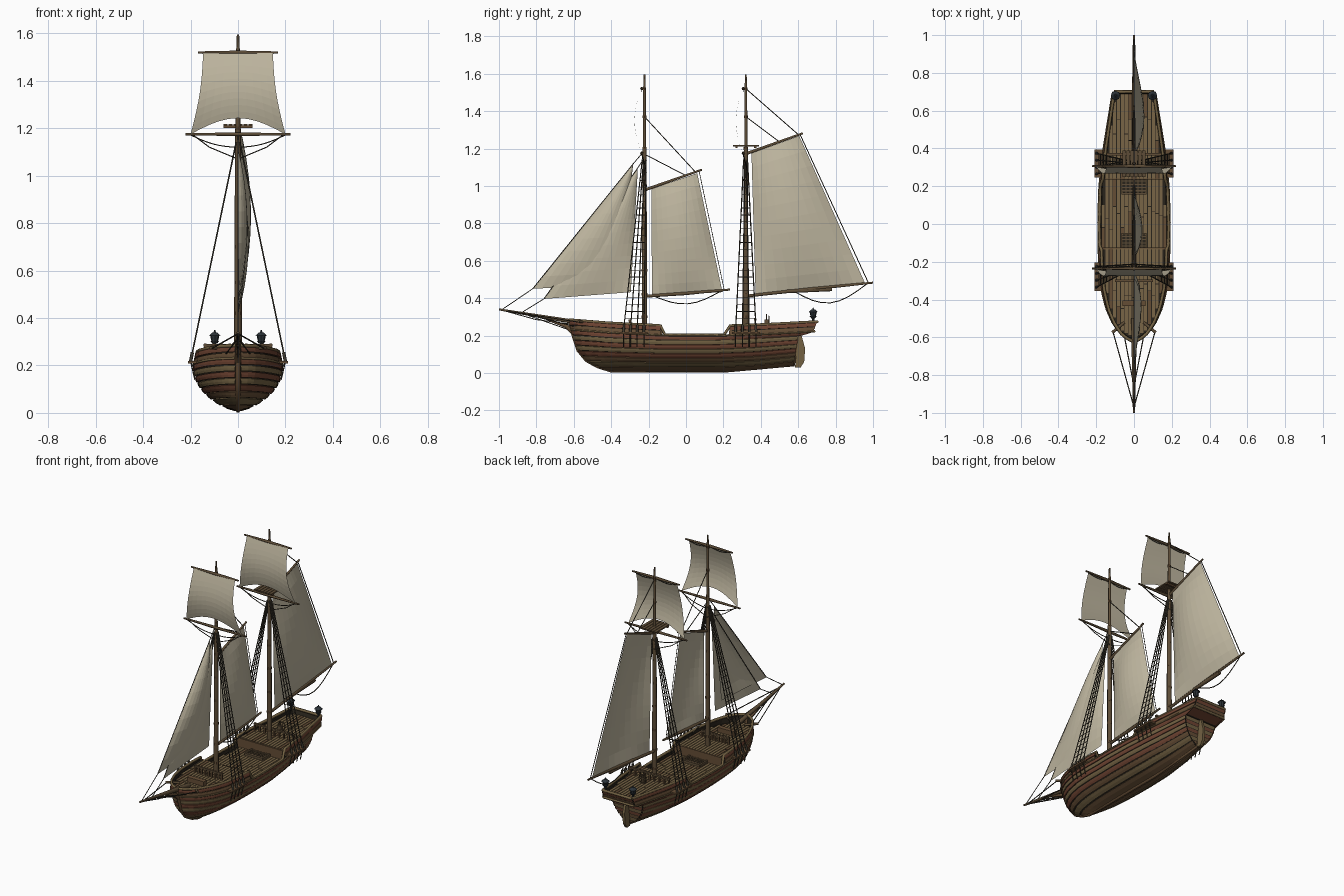
import bpy, bmesh, math, random
from mathutils import Vector, Matrix

if "Cube" in bpy.data.objects:
    bpy.data.objects.remove(bpy.data.objects["Cube"])
random.seed(4)

def mat(name, *c):
    m = bpy.data.materials.new(name)
    m.diffuse_color = (*c, 1)
    m.use_nodes = True
    m.node_tree.nodes["Principled BSDF"].inputs["Base Color"].default_value = m.diffuse_color
    return m

SAIL = mat("sail_canvas", 0.52, 0.47, 0.35)
RED = mat("red_plank", 0.16, 0.058, 0.032)
OLIVE = mat("olive_plank", 0.17, 0.12, 0.055)
BROWN = mat("brown_plank", 0.13, 0.075, 0.036)
DECK = mat("deck_wood", 0.19, 0.13, 0.062)
SPAR = mat("spar_wood", 0.11, 0.073, 0.038)
ROPE = mat("rope", 0.05, 0.043, 0.03)
DARK = mat("dark_gap", 0.022, 0.017, 0.011)
IRON = mat("lantern_iron", 0.025, 0.033, 0.04)

class Part:
    """Collects grids, boxes and cones into one object."""
    def __init__(self, name, *mats):
        self.name, self.mats, self.bm = name, mats, bmesh.new()
    def grid(self, rows, m=0):
        vs = [[self.bm.verts.new(p) for p in r] for r in rows]
        for a, b in zip(vs, vs[1:]):
            for i in range(len(a) - 1):
                self.bm.faces.new((a[i], a[i + 1], b[i + 1], b[i])).material_index = m
    def paint(self, verts, m):
        for f in {f for v in verts for f in v.link_faces}:
            f.material_index = m
    def box(self, c, s, m=0):
        M = Matrix.Translation(c) @ Matrix.Diagonal((*s, 1))
        self.paint(bmesh.ops.create_cube(self.bm, size=1, matrix=M)["verts"], m)
    def cone(self, c, r1, r2, h, n=8, m=0):
        self.paint(bmesh.ops.create_cone(self.bm, cap_ends=True, segments=n, radius1=r1, radius2=r2,
                   depth=h, matrix=Matrix.Translation(c))["verts"], m)
    def done(self, mirror=False):
        me = bpy.data.meshes.new(self.name)
        self.bm.to_mesh(me)
        for m in self.mats:
            me.materials.append(m)
        ob = bpy.data.objects.new(self.name, me)
        bpy.context.collection.objects.link(ob)
        if mirror:
            ob.modifiers.new("mirror", "MIRROR")
        return ob

def tubes(name, lines, m):
    """lines: (points, radius or list of radii); round bars and ropes."""
    cu = bpy.data.curves.new(name, "CURVE")
    cu.dimensions, cu.bevel_depth, cu.bevel_resolution, cu.use_fill_caps = "3D", 1, 1, True
    for pts, r in lines:
        sp = cu.splines.new("POLY")
        sp.points.add(len(pts) - 1)
        for i, p in enumerate(pts):
            sp.points[i].co = (*p, 1)
            sp.points[i].radius = r[i] if isinstance(r, list) else r
    cu.materials.append(m)
    ob = bpy.data.objects.new(name, cu)
    bpy.context.collection.objects.link(ob)

def table(t, x):
    for (a, p), (b, q) in zip(t, t[1:]):
        if x <= b:
            return p + (q - p) * max(0, (x - a) / (b - a))
    return t[-1][1]

def sag(a, b, d, n=8):
    a, b = Vector(a), Vector(b)
    return [a.lerp(b, i / n) - Vector((0, 0, d * math.sin(math.pi * i / n))) for i in range(n + 1)]

# ---- hull shape: u runs bow to stern, v runs keel (0) to sheer (1) to bulwark top (1.25)
BEAM = [(-.61, .01), (-.595, .04), (-.57, .072), (-.52, .108), (-.44, .143), (-.34, .167), (-.2, .18),
        (0, .184), (.2, .179), (.4, .158), (.6, .126), (.7, .11)]
SHEER = [(-.61, .232), (-.4, .215), (-.1, .2), (.2, .2), (.4, .206), (.7, .222)]
KEEL = [(-.61, .012), (.2, .012), (.45, .022), (.7, .045)]
STEM = [(0, -.40), (.1, -.47), (.25, -.53), (.5, -.575), (1, -.61), (1.25, -.62)]
TAIL = [(0, .575), (.87, .60), (1, .68), (1.25, .70)]
U = lambda y: (y + .61) / 1.31
def hull(u, v, off=0):
    y0 = -.61 + u * 1.31
    zk, zs = table(KEEL, y0), table(SHEER, y0)
    h = min(v, 1)
    x = table(BEAM, y0) * (1 - (1 - h) ** 2.2) ** .72 * (1 - .2 * max(0, v - 1))
    z = zk + (zs - zk) * h + max(0, v - 1) * .2
    p = Vector((x, table(STEM, v) * (1 - u) + table(TAIL, v) * u, z))
    if off:
        e = .01
        n = (hull(min(u + e, 1), v) - hull(max(u - e, 0), v)).cross(hull(u, v + e) - hull(u, max(v - e, 0)))
        p += n.normalized() * off
        p.x = max(p.x, 0)
    return p
def us(a, b):
    return [a] + [t for t in ((i / 30) ** 1.3 for i in range(31)) if a + .005 < t < b - .005] + [b]

FORE, AFT = (0, U(-.13)), (U(.24), 1)
ROWS = [(i / 8, (i + 1) / 8, m, (0, 1)) for i, m in enumerate([2, 1, 2, 0, 1, 0, 1, 0])]
for rng in (FORE, AFT):
    ROWS += [(1, 1.125, 2, rng), (1.125, 1.25, 0, rng)]
core = Part("hull_core", DARK)
planks = Part("hull_planks", RED, OLIVE, BROWN)
tran = Part("transom_planks", RED, OLIVE, BROWN, DARK)
for v0, v1, m, (a, b) in ROWS:
    U_ = us(a, b)
    core.grid([[hull(u, v) for u in U_] for v in (v0, (v0 + v1) / 2, v1)])
    g = .011
    vs = [(v0 + g, 0), (v0 + g, .007), ((v0 + v1) / 2, .007), (v1 - g, .005), (v1 - g, 0)]
    planks.grid([[hull(u, v, o) for u in U_] for v, o in vs], m)
    if b == 1:      # flat stern closed row by row
        for w0, w1, k, dy in ((v0, v1, 3, 0), (v0 + g, v1 - g, m, .004)):
            tran.grid([[p + Vector((0, dy, 0)), Vector((-p.x, p.y + dy, p.z))] for p in (hull(1, w0), hull(1, w1))], k)
core.done(True); planks.done(True); tran.done()

# stem, keel and beakhead
stem = [hull(0, v) for v in (1.25, 1, .75, .5, .25, .1, 0)]
tubes("stem_and_keel", [([(0, p.y - .003, max(p.z, .01)) for p in stem] + [(0, .2, .01), (0, .575, .042), (0, .6, .19)], .01),
      ([(0, -.59, .2), (0, -.64, .25), (0, -.74, .285)], [.012, .012, .006])], BROWN)

# gunwale rail with steps down to the waist
for s, n in ((1, "right_rail"), (-1, "left_rail")):
    pts = [hull(u, 1.26) for u in us(*FORE)] + [hull(u, 1.02) for u in us(U(-.105), U(.215))] + [hull(u, 1.26) for u in us(*AFT)]
    tubes(n, [([(s * p.x, p.y, p.z) for p in pts], .0085),
              ([(s * p.x, p.y, p.z) for p in (hull(u, 1.0, .006) for u in us(0, 1))], .005)], OLIVE if s else RED)
tubes("taffrail", [([(-.105, .70, .274), (.105, .70, .274)], .009), ([(-.11, .685, .222), (.11, .685, .222)], .008)], OLIVE)

# decks: straight planks over a dark underlay
deck = Part("deck_planks", DECK, DARK, SPAR, BROWN)
wy = lambda y: max(table(BEAM, y) * .96 - .004, .004)
for y0, y1, z in ((-.6, -.13, .236), (-.13, .24, .178), (.24, .69, .24)):
    ys = [y0 + (y1 - y0) * i / 40 for i in range(41)]
    deck.grid([[(-wy(y), y, z), (wy(y), y, z)] for y in ys], 1)
    for i in range(-8, 9):
        ok = [y for y in ys if wy(y) > abs(i) * .0205 + .006]
        if len(ok) > 1:
            cut = random.choice(ok[len(ok) // 4: -len(ok) // 4] or [(ok[0] + ok[-1]) / 2])
            for a, b in ((ok[0], cut - .002), (cut + .002, ok[-1])):
                if b - a > .01:
                    deck.box((i * .0205, (a + b) / 2, z + .001), (.016, b - a, .006), random.choice((0, 0, 0, 3)))
for y in (-.13, .24):
    deck.box((0, y, .206), (.345, .01, .066), 3)
# hatch gratings
for y, z in ((-.1, .185), (.21, .185)):
    for k in (-1, 1):
        deck.box((k * .062, y, z + .004), (.01, .1, .016), 2)
        deck.box((0, y + k * .048, z + .004), (.13, .01, .016), 2)
    deck.box((0, y, z), (.12, .09, .008), 1)
    for k in range(-2, 3):
        deck.box((k * .021, y, z + .006), (.007, .09, .006), 2)
        deck.box((0, y + k * .017, z + .006), (.12, .006, .006), 2)
deck.done()

# pin rails, windlass, steering post
fit = Part("deck_fittings", SPAR, BROWN)
for y, z, w in ((.37, .285, .29), (-.3, .28, .2)):
    fit.box((0, y, z), (w, .014, .01))
    for k in range(9):
        fit.box(((k / 8 - .5) * w * .95, y, z - .018), (.01, .01, .05), 1)
fit.box((0, -.42, .255), (.12, .03, .03), 1)
fit.box((0, .43, .262), (.025, .02, .05))
fit.box((0, .43, .295), (.005, .005, .04))
fit.done()
tubes("steering_wheel", [([(.026 * math.cos(t * .5236), .443, .278 + .026 * math.sin(t * .5236)) for t in range(13)], .003)] +
      [([(0, .443, .278), (.033 * math.cos(t * 1.0472), .443, .278 + .033 * math.sin(t * 1.0472))], .002) for t in range(6)], SPAR)

# rudder
rud = [(.597, .2), (.618, .2), (.637, .13), (.632, .06), (.612, .028), (.583, .03)]
r = Part("rudder", OLIVE)
f = r.bm.faces.new([r.bm.verts.new((-.008, *p)) for p in rud])
ex = bmesh.ops.extrude_face_region(r.bm, geom=[f])["geom"]
bmesh.ops.translate(r.bm, vec=(.016, 0, 0), verts=[e for e in ex if isinstance(e, bmesh.types.BMVert)])
r.done()

# stern lanterns
lan = Part("stern_lanterns", IRON)
for x in (-.098, .098):
    for z, a, b, h in ((.28, .006, .006, .03), (.298, .01, .019, .012), (.315, .014, .02, .026), (.333, .025, .009, .014), (.343, .006, .002, .012)):
        lan.cone((x, .68, z), a, b, h)
lan.done()

# masts, shrouds, square sails
FM, MM = -.222, .32
spars, ropes = [], []
rig = Part("mast_fittings", SPAR, BROWN)
for ym, s0, s1, name in ((FM, -.335, -.225, "fore"), (MM, .265, .375, "main")):
    tubes(name + "_mast", [([(0, ym, .18), (0, ym, .7), (0, ym, 1.2)], [.017, .015, .012]),
                           ([(0, ym, 1.15), (0, ym, 1.52), (0, ym, 1.595)], [.01, .008, .005])], SPAR)
    for z in (.3, .42, .55, .7, .85, 1.0, 1.13, 1.2, 1.37, 1.52):
        rig.cone((0, ym, z), .0185 - .006 * z, .0185 - .006 * z, .014, 8, 1)
    yy = ym - .014
    for z, w in ((1.52, .168), (1.175, .222)):
        spars.append(([(-w, yy, z), (0, yy, z), (w, yy, z)], [.005, .009, .005]))
    for s in (-1, 1):
        rig.box((s * .188, (s0 + s1) / 2, .214), (.044, s1 - s0 + .04, .01), 1)
        ends = [Vector((s * .2, s0 + (s1 - s0) * k / 3, .218)) for k in range(4)]
        tops = [Vector((s * .008, ym - .012 + .007 * k, 1.14)) for k in range(4)]
        for a, b in zip(ends, tops):
            ropes.append(([a, b], .0032))
            ropes.append(([a, a.lerp(b, .04)], .007))
            ropes.append(([a, (s * .182, a.y, .14)], .003))
        for k in range(1, 22):
            ropes.append(([a.lerp(b, .04 + k * .04) for a, b in zip(ends, tops)], .002))
        # foot ropes and braces of the yards
        ropes.append((sag((s * .2, yy, 1.172), (s * .01, ym, 1.12), .012), .0025))
        ropes.append(([(s * .19, yy, 1.172), (s * .12, ym, 1.12), (0, ym + .01, 1.07)], .0025))
        ropes.append((sag((s * .15, yy, 1.516), (s * .01, yy, 1.516), .012), .002))
    sq = Part(name + "_topsail", SAIL)
    rows = []
    for t in (i / 10 for i in range(11)):
        row = []
        for s in (i / 10 for i in range(11)):
            z = 1.52 - t * (.345 - .068 * math.sin(math.pi * s))
            w = .147 + .053 * t - .012 * math.sin(math.pi * t)
            row.append(((2 * s - 1) * w, yy - .004 - .035 * math.sin(math.pi * (1.52 - z) / .345), z))
        rows.append(row)
    sq.grid(rows)
    sq.done()
# crow platform on the main mast
for k in range(6):
    rig.box(((k - 2.5) * .021, MM, 1.215), (.018, .14, .008))
for k in (-.05, .05):
    rig.box((0, MM + k, 1.207), (.124, .012, .01), 1)
rig.done()

# fore-and-aft sails, (y, z) corners: throat, peak, clew, tack
def sail(name, a, b, c, d, bulge):
    P = Part(name, SAIL)
    a, b, c, d = (Vector((0, *p)) for p in (a, b, c, d))
    n = 10
    P.grid([[a.lerp(b, i / n).lerp(d.lerp(c, i / n), j / n) +
             Vector((bulge * math.sin(math.pi * i / n) ** .8 * math.sin(math.pi * j / n) ** .8, 0, 0))
             for i in range(n + 1)] for j in range(n + 1)])
    P.done()
sail("main_sail", (.35, 1.175), (.605, 1.268), (.958, .478), (.372, .42), .055)
sail("fore_sail", (-.185, .985), (.06, 1.068), (.195, .432), (-.182, .412), .045)
sail("outer_jib", (-.285, 1.115), (-.283, 1.11), (-.36, .475), (-.82, .45), .04)
sail("inner_jib", (-.262, 1.09), (-.258, 1.085), (-.295, .432), (-.76, .396), .035)

# booms, gaffs, bowsprit
spars += [([(0, .33, .412), (0, .66, .448), (0, 1.0, .483)], [.009, .01, .006]),
          ([(0, .54, .436), (0, .78, .447)], .011),
          ([(0, FM, .41), (0, 0, .425), (0, .235, .446)], [.009, .01, .006]),
          ([(0, MM, 1.172), (0, .625, 1.282)], [.009, .006]),
          ([(0, FM, .978), (0, .085, 1.087)], [.009, .006]),
          ([(0, -.5, .258), (0, -.7, .29), (0, -1.0, .34)], [.015, .012, .006])]
for s in (-1, 1):
    spars.append(([(s * .05, -.52, .27), (s * .115, -.575, .275)], .008))
    ropes += [([(s * .11, -.575, .272), (0, -.97, .334)], .003), ([(s * .05, -.6, .25), (0, -.86, .315)], .003)]
tubes("spars", spars, SPAR)

# standing and running rigging
def line(*p, r=.0028):
    ropes.append(([(0, *q) for q in p], r))
line((MM, 1.52), (.6, 1.275)); line((MM, 1.37), (.5, 1.235)); line((.61, 1.275), (.975, .482))
line((FM, 1.37), (.05, 1.075)); line((FM, 1.17), (.0, 1.055)); line((.07, 1.08), (.205, .44), r=.002)
line((FM, 1.19), (-.285, 1.115), (-.82, .45), (-.985, .338), r=.0025)
line((FM, 1.15), (-.262, 1.09), (-.76, .396), (-.88, .322), r=.0025)
line((-.97, .332), (-.8, .285), (-.62, .262)); line((-.85, .31), (-.61, .225))
ropes += [(sag((0, .58, .435), (0, .965, .475), .08), .003), (sag((0, -.17, .41), (0, .19, .44), .055), .003)]
tubes("rigging", ropes, ROPE)
